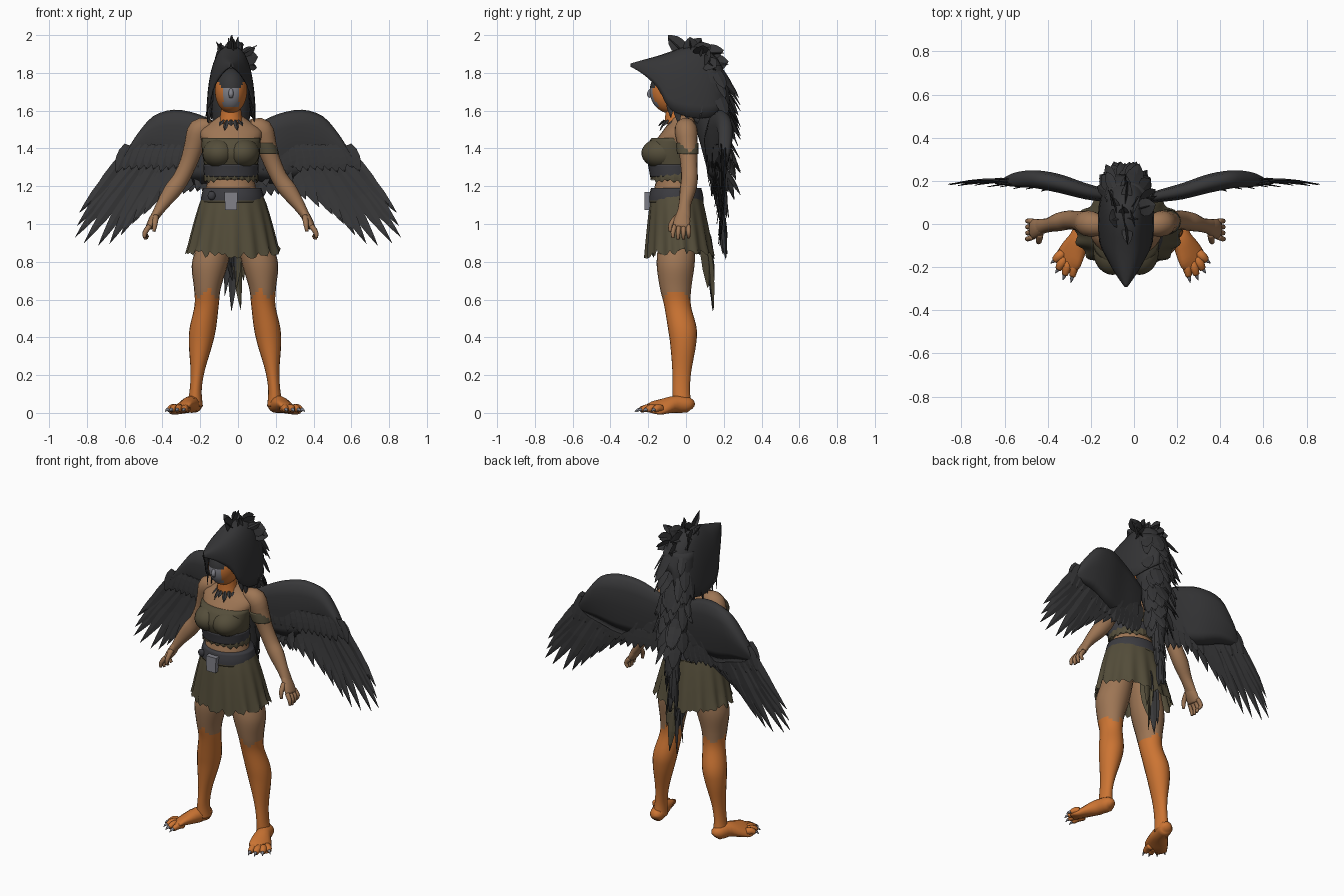
import bpy, bmesh, math, random
from mathutils import Vector as V

if "Cube" in bpy.data.objects:
    bpy.data.objects.remove(bpy.data.objects["Cube"])
random.seed(4)

def mat(name, r, g, b):
    m = bpy.data.materials.new(name)
    m.diffuse_color = (r, g, b, 1)
    m.use_nodes = True
    m.node_tree.nodes["Principled BSDF"].inputs["Base Color"].default_value = m.diffuse_color
    return m
SKIN = mat("tan skin", .34, .18, .09)
ORANGE = mat("orange skin", .6, .175, .033)
OLIVE = mat("olive cloth", .09, .076, .043)
WING = mat("charcoal feather", .039, .039, .041)
HAIR = mat("black hair", .035, .035, .037)
LEATHER = mat("dark leather", .045, .045, .052)
GREY = mat("grey metal", .22, .22, .25)

def finish(name, bm, mats, rule=None, smooth=True):
    bmesh.ops.remove_doubles(bm, verts=bm.verts, dist=.0004)
    bmesh.ops.recalc_face_normals(bm, faces=bm.faces)
    for f in bm.faces:
        f.smooth = smooth
        if rule:
            f.material_index = rule(f.calc_center_median())
    me = bpy.data.meshes.new(name)
    bm.to_mesh(me); bm.free()
    o = bpy.data.objects.new(name, me)
    bpy.context.collection.objects.link(o)
    for m in mats:
        me.materials.append(m)
    return o

def spline(p, k):
    out = []
    for i in range(len(p) - 1):
        a, b, c, d = p[max(i-1, 0)], p[i], p[i+1], p[min(i+2, len(p)-1)]
        for j in range(k):
            t = j / k
            out.append([.5*(2*q + (r-o)*t + (2*o-5*q+4*r-s)*t*t + (3*q-o-3*r+s)*t**3)
                        for o, q, r, s in zip(a, b, c, d)])
    return out + [list(p[-1])]

def skin_rings(bm, rings, closed=True, cap=True):
    vs = [[bm.verts.new(p) for p in r] for r in rings]
    n = len(vs[0])
    for a, b in zip(vs, vs[1:]):
        for i in range(n if closed else n - 1):
            bm.faces.new((a[i], a[(i+1) % n], b[(i+1) % n], b[i]))
    if cap:
        bm.faces.new(vs[0]); bm.faces.new(vs[-1])

# pts are (x, y, z, rx, ry); rings follow the path, or stay level when flat
def tube(bm, pts, n=14, k=3, flat=False, cap=True):
    P = spline(pts, k)
    rings = []
    for i, p in enumerate(P):
        d = V((0, 0, 1)) if flat else (V(P[min(i+1, len(P)-1)][:3]) - V(P[max(i-1, 0)][:3])).normalized()
        u = d.cross(V((0, 1, 0))).normalized()
        w = d.cross(u)
        rings.append([V(p[:3]) + u*max(p[3], .001)*math.cos(2*math.pi*j/n) + w*max(p[4], .001)*math.sin(2*math.pi*j/n)
                      for j in range(n)])
    skin_rings(bm, rings, cap=cap)

def body(name, pts, mats, rule=None, **kw):
    bm = bmesh.new()
    tube(bm, pts, **kw)
    return finish(name, bm, mats, rule)

def ball(name, c, r, mats, rule=None, seg=24):
    bm = bmesh.new()
    bmesh.ops.create_uvsphere(bm, u_segments=seg, v_segments=seg*2//3, radius=1)
    for v in bm.verts:
        v.co = V(c) + V((v.co.x*r[0], v.co.y*r[1], v.co.z*r[2]))
    return finish(name, bm, mats, rule)

# thin pointed blade with a raised central quill
def feather(bm, base, tip, w, normal=(0, 1, 0), bend=0, root=.5):
    base, tip = V(base), V(tip)
    d = tip - base
    side = d.cross(V(normal)).normalized()
    nn = side.cross(d).normalized()
    rings = []
    for t, f in ((0, root), (.25, .95), (.5, 1), (.72, .78), (.9, .34), (1, .02)):
        c = base + d*t + nn*bend*4*t*(1-t)
        h = w*f/2
        th = .0015 + .004*f
        rings.append([c + side*h, c + nn*th, c - side*h, c - nn*th])
    skin_rings(bm, rings)

CX = -.037   # body centre line

# torso, neck and head
body("torso", [(CX, -.05, 1.08, .15, .125), (CX, -.055, 1.18, .135, .115), (CX, -.055, 1.25, .122, .1),
               (CX, -.06, 1.33, .135, .11), (CX, -.055, 1.42, .15, .115), (CX, -.035, 1.49, .165, .09),
               (CX, -.02, 1.54, .105, .07), (CX, -.03, 1.575, .055, .055)], [SKIN], n=24, flat=True)
body("neck", [(CX, -.05, 1.53, .066, .064), (CX, -.055, 1.58, .056, .056), (CX, -.06, 1.66, .05, .05)],
     [ORANGE], flat=True)
def face_rule(c):
    if c.z > 1.75 or (c.z > 1.715 and abs(c.x - CX) < .058):
        return 2
    return 1 if c.y < -.12 and abs(c.x - CX) < .042 and c.z > 1.625 else 0
ball("head", (CX, -.08, 1.705), (.085, .112, .12), [ORANGE, GREY, HAIR], face_rule, seg=36)
body("nose", [(CX, -.175, 1.72, .01, .01), (CX, -.195, 1.69, .013, .013), (CX, -.19, 1.67, .01, .006)], [GREY], n=10)
bm = bmesh.new()
for i in range(7):   # throat feathers
    a = -1.2 + i*.4
    feather(bm, (CX+.055*math.sin(a), -.05-.065*math.cos(a), 1.55),
            (CX+.085*math.sin(a), -.055-.09*math.cos(a), 1.495 + .025*(i % 2)), .026, (math.sin(a), -math.cos(a), 0))
finish("throat_feathers", bm, [WING], smooth=False)

# bodice
body("bodice", [(CX, -.06, 1.235, .132, .113), (CX, -.067, 1.3, .14, .125), (CX, -.083, 1.38, .153, .14),
                (CX, -.065, 1.455, .157, .118)], [OLIVE], n=28, flat=True)
for s, n in ((-1, "left"), (1, "right")):
    ball(n + "_bust", (CX + s*.062, -.128, 1.375), (.09, .108, .08), [OLIVE])
body("bodice_strap", [(CX, -.066, 1.25, .142, .124), (CX, -.068, 1.28, .145, .127), (CX, -.07, 1.315, .147, .132)],
     [LEATHER], n=28, flat=True)
bm = bmesh.new()
for i in range(22):   # ragged bodice hem
    a = i*2*math.pi/22
    x, y = math.cos(a), math.sin(a)
    feather(bm, (CX+.139*x, -.063+.121*y, 1.27), (CX+.141*x, -.063+.123*y, 1.215+.02*random.random()), .05, (x, y, 0))
finish("bodice_hem", bm, [OLIVE], smooth=False)

# pleated skirt with a ragged hem, belt and buckle
bm = bmesh.new()
N = 90
jag = [random.uniform(-.018, .018) for _ in range(N)]
rings = []
for r in range(7):
    t = r/6
    rings.append([V((-.027 + (.15+.096*t**.75)*(1+.04*t*math.sin(15*a))*math.cos(a),
                     -.052 + .018*t + (.13+.05*t**.8)*(1+.05*t*math.sin(15*a))*math.sin(a),
                     1.17 - .34*t + (jag[j] + .025*math.cos(a)**2 if r == 6 else 0)))
                  for j in range(N) for a in [2*math.pi*j/N]])
skin_rings(bm, rings, cap=False)
finish("skirt", bm, [OLIVE])
body("belt", [(-.03, -.052, 1.115, .166, .145), (-.03, -.052, 1.15, .164, .143), (-.03, -.052, 1.19, .154, .133)],
     [LEATHER, OLIVE], lambda c: 1 if c.z < 1.125 else 0, n=28, flat=True)
bm = bmesh.new()
bmesh.ops.create_cube(bm, size=1)
for v in bm.verts:
    k = .85 if v.co.z < 0 else 1
    v.co = V((CX + v.co.x*.072*k, -.203 + v.co.y*.034, 1.122 + v.co.z*.095))
finish("buckle_pouch", bm, [GREY], smooth=False)
ball("belt_ring", (-.14, -.168, 1.15), (.022, .014, .024), [LEATHER], seg=10)

# legs, feet, arms and hands
for s, n in ((-1, "left"), (1, "right")):
    def L(x): return -.016 + s*x
    def A(x): return -.04 + s*x
    body(n + "_leg", [(L(.085), -.05, 1.0, .09, .1), (L(.112), -.05, .88, .093, .1), (L(.134), -.055, .78, .095, .1),
                      (L(.146), -.055, .66, .071, .083), (L(.15), -.045, .57, .064, .071), (L(.17), -.02, .45, .07, .076),
                      (L(.182), -.015, .36, .062, .068), (L(.198), -.022, .22, .037, .05), (L(.208), -.025, .12, .032, .046),
                      (L(.212), -.02, .035, .042, .05)], [SKIN, ORANGE],
         lambda c: 1 if c.z < .625 + .02*math.sin(c.x*70) - .1*(c.y + .05) else 0, n=20, k=5, flat=True)
    bm = bmesh.new()
    tube(bm, [(L(.205), .034, .03, .018, .018), (L(.213), .012, .042, .041, .042), (L(.235), -.06, .045, .045, .046),
              (L(.265), -.12, .034, .034, .062), (L(.29), -.17, .022, .022, .068), (L(.305), -.2, .017, .012, .05)])
    cl = bmesh.new()
    for bx, by, tx, ty in ((.315, -.135, .352, -.168), (.308, -.16, .335, -.208), (.288, -.175, .305, -.235),
                           (.257, -.17, .27, -.242)):
        tube(bm, [(L(bx), by, .022, .022, .023), (L((bx+tx)/2), (by+ty)/2, .025, .021, .022), (L(tx), ty, .016, .013, .016)], n=10)
        ex, ey = tx + (tx-bx)*.5, ty + (ty-by)*.42
        tube(cl, [(L(tx), ty, .018, .01, .01), (L((tx+ex)/2), (ty+ey)/2, .016, .007, .007), (L(ex), ey, .005, .001, .001)], n=8)
    finish(n + "_foot", bm, [ORANGE])
    finish(n + "_claws", cl, [GREY])
    body(n + "_arm", [(A(.1), -.01, 1.525, .03, .04), (A(.16), .0, 1.5, .062, .06), (A(.19), .008, 1.42, .054, .053),
                      (A(.22), .015, 1.33, .046, .045), (A(.262), .018, 1.24, .044, .044), (A(.305), .01, 1.18, .046, .043),
                      (A(.355), -.005, 1.11, .034, .033), (A(.39), -.012, 1.055, .025, .036), (A(.41), -.018, 1.02, .02, .04)],
         [SKIN], n=16)
    bm = bmesh.new()
    tube(bm, [(A(.38), -.012, 1.075, .022, .03), (A(.41), -.02, 1.02, .024, .044), (A(.432), -.025, .98, .018, .046)])
    for i in range(4):
        y = -.06 + i*.024
        tube(bm, [(A(.428), y, .99, .014, .013), (A(.452), y*1.15, .955, .013, .012),
                  (A(.455 - .006*i), y*1.15, .915 + .008*abs(i-1.4), .008, .008)], n=8)
    tube(bm, [(A(.395), -.045, 1.04, .016, .016), (A(.4), -.078, 1.0, .014, .014), (A(.405), -.085, .96, .008, .008)], n=8)
    finish(n + "_hand", bm, [SKIN])

    # wing: thick covert pad, long flight feathers, shorter covert feathers on both faces
    pad = [(.05, 1.5, 1.24, .115, .02), (.12, 1.54, 1.22, .13, .028), (.22, 1.585, 1.21, .15, .036), (.34, 1.605, 1.23, .185, .042),
           (.45, 1.57, 1.27, .205, .04), (.53, 1.48, 1.29, .205, .034), (.575, 1.41, 1.3, .2, .025), (.61, 1.345, 1.3, .195, .01)]
    rings = []
    for x, zt, zb, yc, th in spline(pad, 3):
        prof = ((0, 0), (.06, .7), (.22, 1), (.5, .85), (.8, .45), (1, .05), (.8, -.25), (.5, -.55), (.22, -.9), (.06, -.6))
        rings.append([V((s*(x + .02*t), yc + th*1.1*f, zt + (zb - zt)*t)) for t, f in prof])
    bm = bmesh.new()
    skin_rings(bm, rings)
    finish(n + "_wing_pad", bm, [WING])
    bm = bmesh.new()
    tips = [(.8, 1.095), (.84, 1.06), (.852, .99), (.862, .93), (.815, .9), (.74, .885), (.68, .895), (.62, .94), (.56, 1.0),
            (.5, 1.05), (.43, 1.09), (.36, 1.13), (.29, 1.16), (.22, 1.18), (.15, 1.2), (.09, 1.22)]
    for i, (x, z) in enumerate(tips):
        t = i/(len(tips)-1)
        bx = .58 - .5*t**1.1
        yb = .195 - .07*t*t
        feather(bm, (s*bx, yb + .004*(i % 3), 1.39), (s*x, yb - .012 + .004*(i % 2), z), .058 + .034*t, bend=.012)
    finish(n + "_flight_feathers", bm, [WING], smooth=False)
    bm = bmesh.new()
    for i in range(15):   # ragged lower edge of the covert pad
        t = i/14
        x = .585 - .5*t
        yb = .2 - .075*t**1.3
        zb = 1.3 - .09*min(t*1.6, 1)
        feather(bm, (s*x, yb + .008, zb + .1), (s*(x + .05*(1-t) + .012), yb + .01, zb - .035 - .03*random.random()), .07)
        feather(bm, (s*x, yb - .014, 1.42), (s*(x + .05*(1-t) + .01), yb - .012, 1.3 - .03*random.random()), .065)
    finish(n + "_covert_feathers", bm, [WING], smooth=False)

body("armband", [(.138, .006, 1.43, .06, .06), (.15, .008, 1.4, .059, .059), (.16, .01, 1.37, .057, .057)],
     [OLIVE], n=16, flat=True)

# pointed hood: open arches from the beak-like tip to the nape
hood = [(-.293, 1.85, 1.832, .006), (-.23, 1.868, 1.795, .05), (-.15, 1.89, 1.72, .095), (-.09, 1.91, 1.615, .122),
        (0, 1.94, 1.57, .13), (.09, 1.935, 1.56, .125), (.17, 1.87, 1.58, .1), (.23, 1.74, 1.62, .04)]
bm = bmesh.new()
skin_rings(bm, [[V((CX + h*math.copysign(abs(math.cos(a))**.75, math.cos(a)), y, zb + (zt-zb)*math.sin(a)))
                 for a in [math.pi*j/18 for j in range(19)]] for y, zt, zb, h in spline(hood, 3)], closed=False, cap=False)
o = finish("hood", bm, [HAIR])
o.modifiers.new("thickness", "SOLIDIFY").thickness = .008
bm = bmesh.new()
for x, y, z, tx, ty, tz in (
        (-.035, 0, 1.9, -.03, -.095, 2.0), (-.07, .03, 1.9, -.115, .02, 1.965), (-.01, .03, 1.9, 0, .02, 1.99),
        (.02, .07, 1.9, .1, .09, 1.945), (.03, .1, 1.88, .105, .13, 1.885), (.03, .1, 1.86, .1, .16, 1.83),
        (-.04, .08, 1.9, -.03, .2, 1.92), (-.08, .08, 1.88, -.12, .16, 1.88), (-.05, .02, 1.9, -.05, .08, 1.985),
        (-.02, .05, 1.9, .03, .13, 1.95), (-.04, .13, 1.85, -.04, .225, 1.86), (-.08, .06, 1.9, -.1, .12, 1.95)):
    feather(bm, (x, y, z), (tx, ty, tz), .085, (1, .25, .1))
    feather(bm, (x, y, z), (tx*.9, ty, tz - .015), .05, (.1, 1, .2))
finish("crest_feathers", bm, [HAIR], smooth=False)
bm = bmesh.new()
for s in (-1, 1):   # locks framing the face, longer on the left
    for y, z, ln, w in ((-.09, 1.76, .2, .05), (-.05, 1.74, .21, .06), (0, 1.7, .15, .07), (.05, 1.7, .17, .07)):
        feather(bm, (CX + s*.1, y, z), (CX + s*.125, y + .01, z - ln - (.02 if s < 0 else 0)), w, (s, -.4, 0))
finish("side_locks", bm, [HAIR], smooth=False)

# feathered mane running down the back
path = [(CX, .12, 1.84, .095, .07), (CX, .13, 1.7, .105, .1), (CX, .12, 1.57, .1, .085), (CX, .145, 1.42, .085, .07),
        (CX, .165, 1.25, .055, .045), (CX, .185, 1.05, .03, .015), (CX, .215, .84, .008, .006)]
body("mane_core", path, [HAIR], flat=True)
bm = bmesh.new()
P = spline(path, 12)
for i in range(0, 64):
    p = P[i]
    a = random.uniform(-1.35, 1.35)
    sx, cy = math.sin(a), math.cos(a)
    ln = random.uniform(.1, .2)
    out = random.uniform(.05, .1) if i < 46 else .02
    feather(bm, (p[0] + p[3]*.85*sx, p[1] + p[4]*.8*cy, p[2]),
            (p[0] + (p[3] + out*.4)*sx, min(p[1] + (p[4] + out)*cy, .288), max(p[2] - ln, .77)),
            random.uniform(.05, .08) if i < 48 else .035, (sx, cy, .3))
finish("mane_feathers", bm, [HAIR], smooth=False)

# hanging tail feathers behind the skirt, some turned edge-on
bm = bmesh.new()
for x, y, z, w, nx in ((-.035, .14, .54, .06, .6), (.015, .145, .545, .055, -.6), (-.07, .13, .62, .05, .8),
                       (-.01, .115, .66, .08, 1.5), (.03, .15, .7, .05, 0), (-.03, .12, .7, .08, -1.5)):
    feather(bm, (x*.6 - .015, .09, 1.0), (x, y, z), w, (nx, 1, .15), bend=.015)
finish("tail_feathers", bm, [WING, OLIVE], lambda c: 1 if c.x > -.012 else 0, smooth=False)
